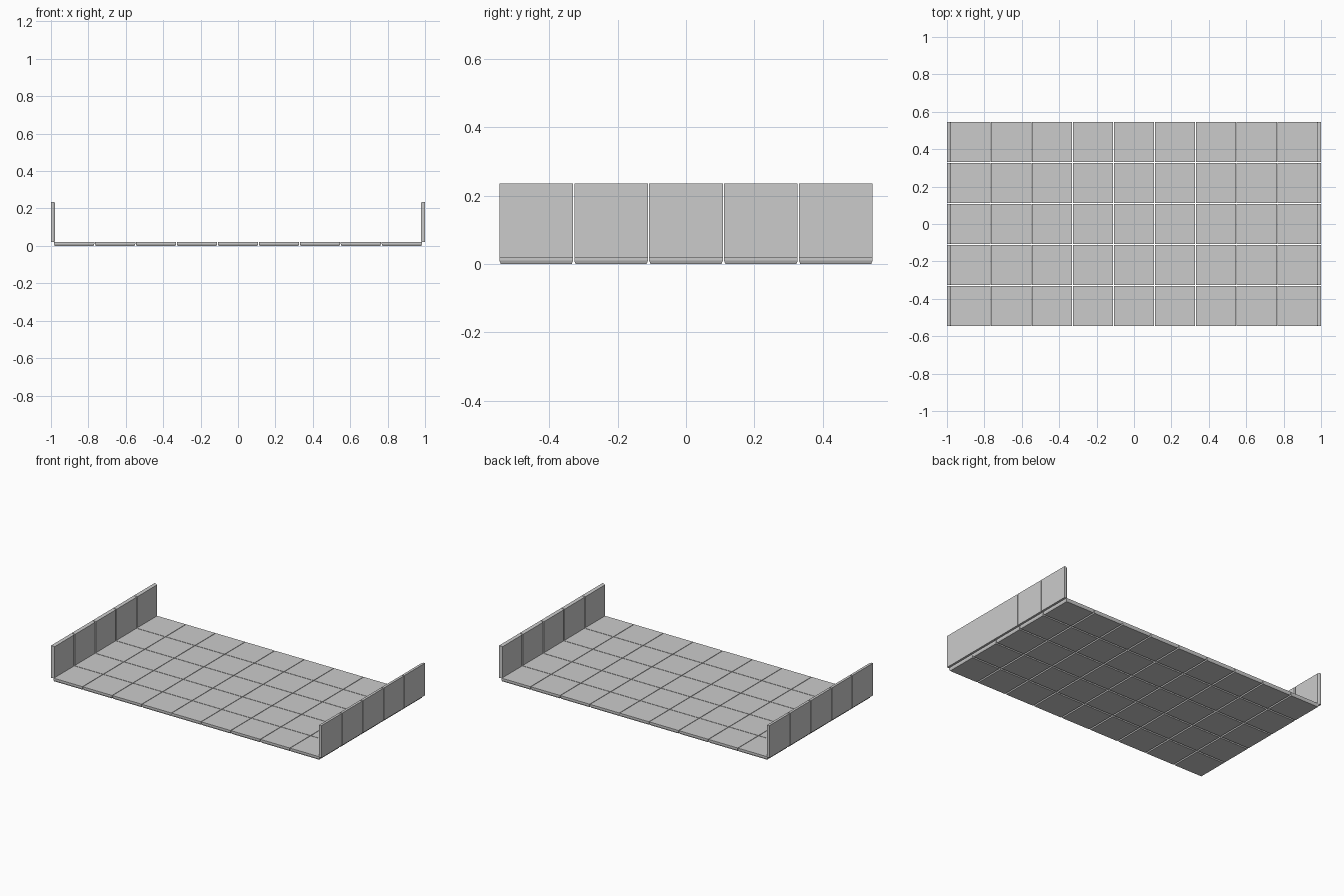
import bpy, bmesh
from math import radians
from mathutils import Matrix

if "Cube" in bpy.data.objects:
    bpy.data.objects.remove(bpy.data.objects["Cube"])

PITCH = 0.219   # tile spacing
SIZE = 0.2155   # tile width
THICK = 0.022   # tile thickness
LIP = 0.010     # height of the bevelled back edge
INSET = 0.004   # how far the back face is drawn in


def tile_mesh():
    # square tile, full-size face on top, back edge chamfered
    bm = bmesh.new()
    rings = []
    for z, h in ((0, SIZE / 2 - INSET), (LIP, SIZE / 2), (THICK, SIZE / 2)):
        rings.append([bm.verts.new((sx * h, sy * h, z))
                      for sx, sy in ((-1, -1), (1, -1), (1, 1), (-1, 1))])
    bm.faces.new(rings[0][::-1])
    bm.faces.new(rings[-1])
    for low, high in zip(rings, rings[1:]):
        for i in range(4):
            j = (i + 1) % 4
            bm.faces.new((low[i], low[j], high[j], high[i]))
    mesh = bpy.data.meshes.new("tile")
    bm.to_mesh(mesh)
    bm.free()
    return mesh


tile = tile_mesh()


def place(name, matrix):
    ob = bpy.data.objects.new(name, tile)
    ob.matrix_world = matrix
    bpy.context.collection.objects.link(ob)


for row in range(-2, 3):
    y = row * PITCH
    # floor tiles
    for col in range(-4, 5):
        place("floor_tile", Matrix.Translation((col * PITCH, y, 0)))
    # upright end walls, full faces outward
    for side in (-1, 1):
        place("wall_tile",
              Matrix.Translation((side * (1 - THICK), y, 0.235 - SIZE / 2))
              @ Matrix.Rotation(radians(90 * side), 4, 'Y'))
